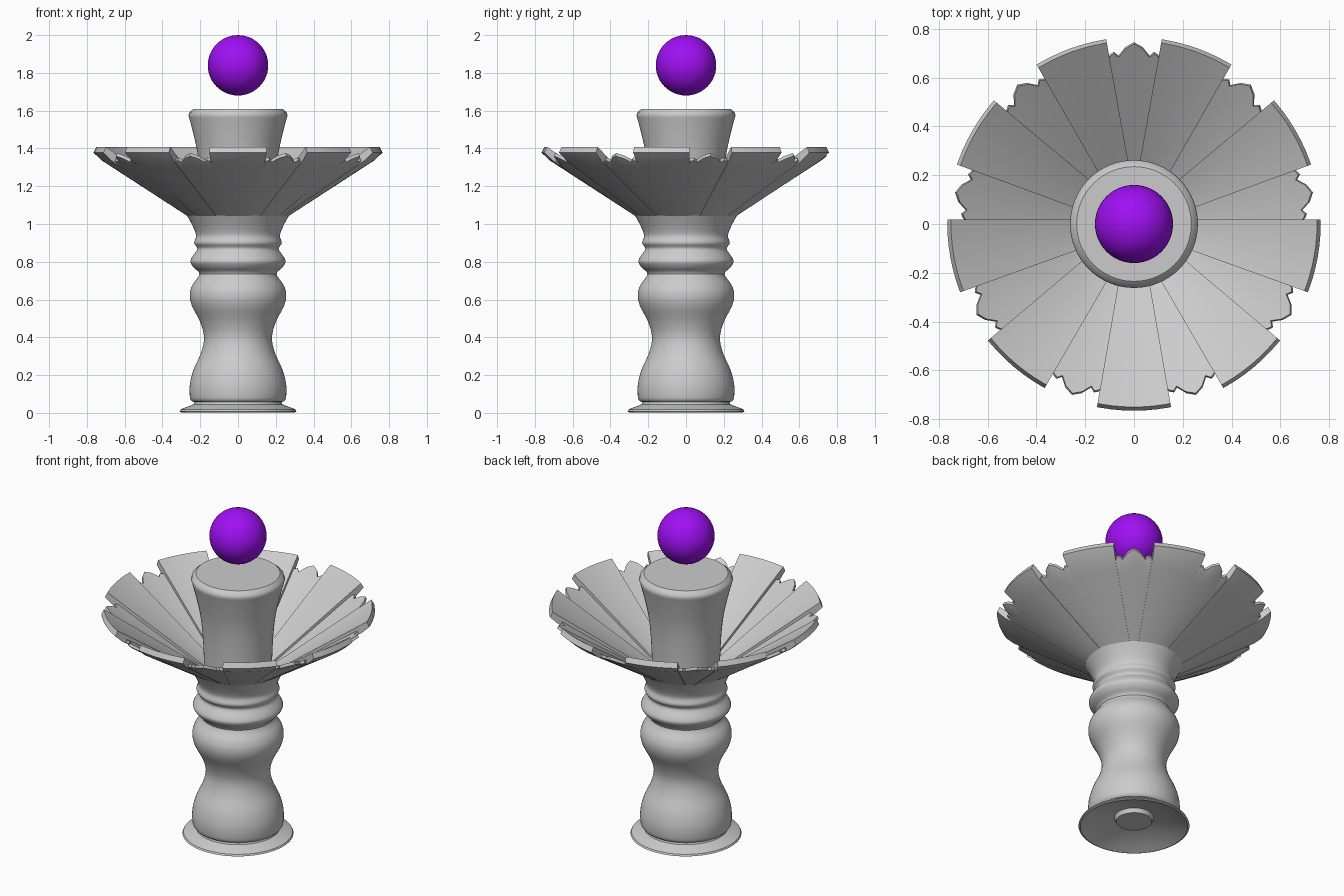
import bpy, bmesh
from math import sin, cos, pi, radians, hypot, sqrt
from mathutils import Vector

if "Cube" in bpy.data.objects:
    bpy.data.objects.remove(bpy.data.objects["Cube"])


def finish(name, bm, angle=35):
    bmesh.ops.remove_doubles(bm, verts=bm.verts, dist=1e-5)
    bmesh.ops.recalc_face_normals(bm, faces=bm.faces)
    me = bpy.data.meshes.new(name)
    bm.to_mesh(me)
    bm.free()
    ob = bpy.data.objects.new(name, me)
    bpy.context.collection.objects.link(ob)
    bpy.ops.object.select_all(action='DESELECT')
    bpy.context.view_layer.objects.active = ob
    ob.select_set(True)
    bpy.ops.object.shade_smooth_by_angle(angle=radians(angle))
    return ob


def smooth_curve(pts, n=4):
    # Catmull-Rom through the profile points
    p = [Vector(q) for q in pts]
    p = [p[0]] + p + [p[-1]]
    out = []
    for a, b, c, d in zip(p, p[1:], p[2:], p[3:]):
        for k in range(n):
            t = k / n
            out.append(0.5 * (2 * b + (c - a) * t + (2 * a - 5 * b + 4 * c - d) * t * t
                              + (3 * b - a - 3 * c + d) * t ** 3))
    return [tuple(v) for v in out] + [tuple(p[-1])]


def lathe(name, profile, seg=64):
    bm = bmesh.new()
    rings = [[bm.verts.new((r * cos(2 * pi * i / seg), r * sin(2 * pi * i / seg), z))
              for i in range(seg)] for r, z in profile]
    for a, b in zip(rings, rings[1:]):
        for i in range(seg):
            j = (i + 1) % seg
            bm.faces.new((a[i], a[j], b[j], b[i]))
    bm.faces.new(rings[0])
    bm.faces.new(rings[-1])
    return finish(name, bm)


def cone_z(r):
    return 1.04 + 0.649 * (r - 0.26)


def petals(name, start, hw_in, hw_out, tip, thick_in, thick_out, drop, lip, cols):
    # Ring of nine closed petals whose undersides lie on one flaring cone
    bm = bmesh.new()
    s0, n = 0.19, 8
    for k in range(9):
        ang = radians(start + 40 * k)
        loops = []
        for v in cols:
            end = tip(v)

            def point(s, lift):
                f = (s - s0) / (0.74 - s0)
                w = v * (hw_in + (hw_out - hw_in) * f)
                return bm.verts.new((s * cos(ang) - w * sin(ang),
                                     s * sin(ang) + w * cos(ang),
                                     cone_z(hypot(s, w)) + lift))
            low, high = end - 1.8 * lip, end - 0.6 * lip
            loop = [point(s0 + (low - s0) * i / n, -drop) for i in range(n + 1)]
            loop.append(point(end, thick_out * 0.2))
            for i in range(n, -1, -1):
                t = i / n
                loop.append(point(s0 + (high - s0) * t,
                                  thick_in + (thick_out - thick_in) * t))
            loops.append(loop)
        m = len(loops[0])
        for a, b in zip(loops, loops[1:]):
            for i in range(m):
                j = (i + 1) % m
                bm.faces.new((a[i], a[j], b[j], b[i]))
        # side walls
        for lp in (loops[0], loops[-1]):
            for i in range(n):
                bm.faces.new((lp[i], lp[i + 1], lp[m - 2 - i], lp[m - 1 - i]))
            bm.faces.new((lp[n], lp[n + 1], lp[n + 2]))
    return finish(name, bm, 30)


# Turned stem with a hollow foot
foot = [(0.10, 0.035), (0.11, 0.06), (0.19, 0.045), (0.26, 0.02), (0.30, 0.003),
        (0.31, 0.008), (0.305, 0.018), (0.27, 0.032), (0.235, 0.045), (0.23, 0.058)]
body = [(0.242, 0.06), (0.254, 0.08), (0.255, 0.15), (0.235, 0.23), (0.195, 0.32),
        (0.18, 0.40), (0.20, 0.48), (0.245, 0.57), (0.255, 0.63), (0.24, 0.68),
        (0.204, 0.735), (0.235, 0.77), (0.252, 0.80), (0.24, 0.83), (0.215, 0.868),
        (0.232, 0.90), (0.222, 0.938), (0.238, 0.985), (0.27, 1.045)]
lathe("stem", foot + smooth_curve(body) + [(0.20, 1.03)])

# Inner column rising from the flower
core = [(0.19, 1.0), (0.192, 1.12), (0.20, 1.26), (0.215, 1.38), (0.242, 1.50), (0.262, 1.575)]
lathe("centre_column", smooth_curve(core) + [(0.257, 1.592), (0.235, 1.61)])


# Broad petals and the pointed ones between them
def broad_tip(v):
    return sqrt(0.765 ** 2 - (0.15 * v) ** 2)


notches = {0: 0.745, 0.3: 0.725, 0.55: 0.69, 0.7: 0.705, 0.85: 0.695, 1: 0.665}
petals("broad_petals", -90, 0.055, 0.15, broad_tip, 0.03, 0.05, 0.003, 0.025,
       [-1, -0.9, -0.6, -0.3, 0, 0.3, 0.6, 0.9, 1])
petals("pointed_petals", -70, 0.07, 0.12, lambda v: notches[abs(v)], 0.015, 0.025, 0.0, 0.012,
       [-1, -0.85, -0.7, -0.55, -0.3, 0, 0.3, 0.55, 0.7, 0.85, 1])

# Floating ball
bpy.ops.mesh.primitive_uv_sphere_add(segments=48, ring_count=24, radius=0.16, location=(0, 0, 1.84))
ball = bpy.context.object
ball.name = "floating_ball"
bpy.ops.object.shade_smooth()
purple = bpy.data.materials.new("purple")
purple.diffuse_color = (0.35, 0.005, 0.9, 1)
purple.use_nodes = True
purple.node_tree.nodes["Principled BSDF"].inputs["Base Color"].default_value = purple.diffuse_color
ball.data.materials.append(purple)
